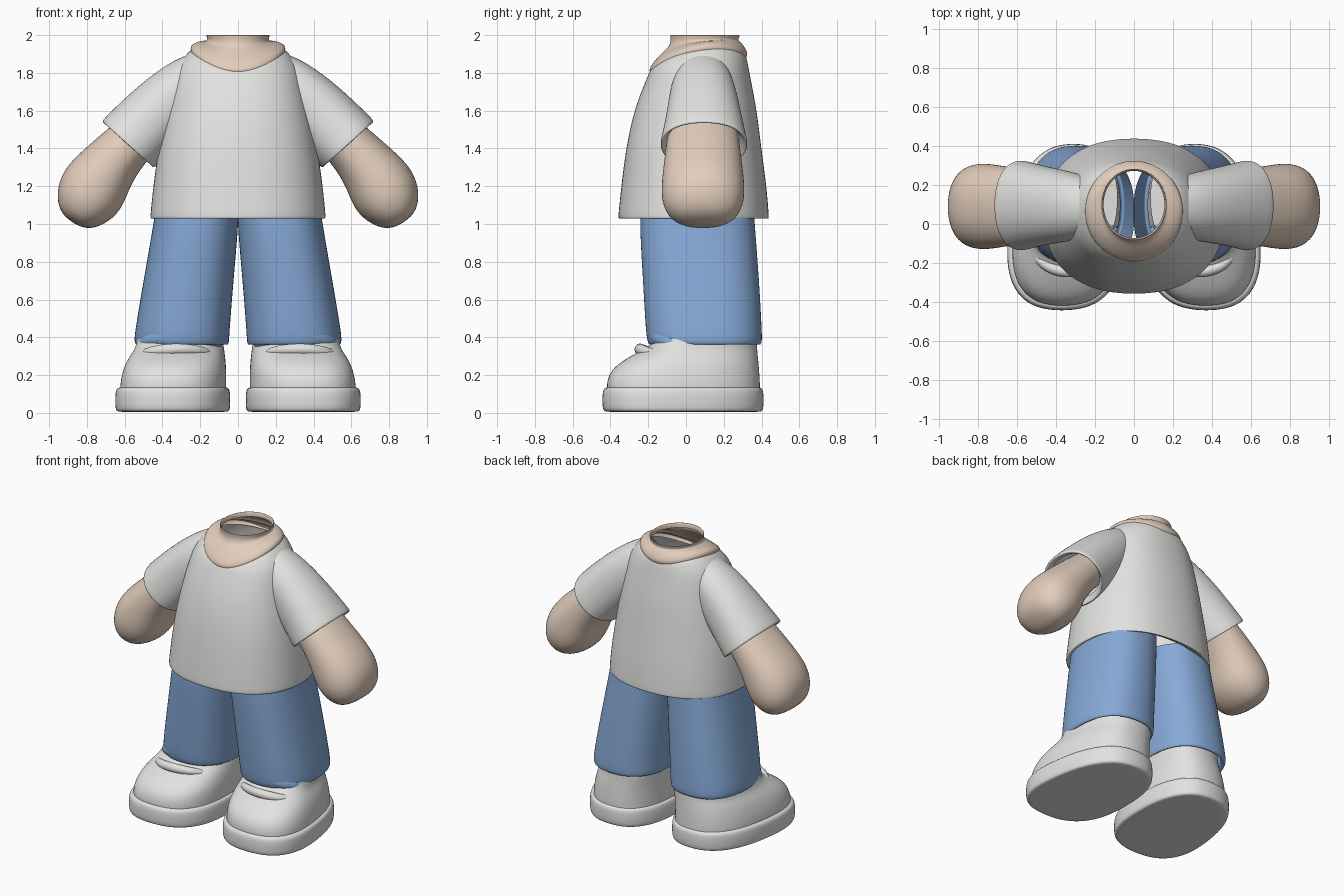
import bpy, bmesh, math
from mathutils import Vector


def material(name, rgb):
    m = bpy.data.materials.new(name)
    m.diffuse_color = (*rgb, 1)
    return m


WHITE = material("soft_white", (0.76, 0.76, 0.75))
BLUE = material("denim_blue", (0.24, 0.40, 0.68))
SKIN = material("skin", (0.76, 0.61, 0.50))
N = 24


def angles():
    return [2 * math.pi * i / N for i in range(N)]


def spow(v, p):
    return math.copysign(abs(v) ** (2 / p), v)


def flat_ring(z, cx, cy, rx, ry, p=2.3, tilt=0.0, bend=0.0):
    """Horizontal superellipse, optionally tilted and bent front to back."""
    pts = []
    for a in angles():
        dy = ry * spow(math.sin(a), p)
        pts.append(Vector((cx + rx * spow(math.cos(a), p), cy + dy,
                           z + tilt * dy - bend * dy * dy)))
    return pts


def limb_ring(top, bottom, cy, ry, p=2.2):
    """Ring across a limb, given its upper and lower edge points in x, z."""
    t, b = Vector((top[0], cy, top[1])), Vector((bottom[0], cy, bottom[1]))
    return [(t + b) / 2 + (t - b) / 2 * spow(math.cos(a), p)
            + Vector((0, ry * spow(math.sin(a), p), 0)) for a in angles()]


def shoe_ring(z, y0, y1, x0, x1):
    """Shoe outline with a broad toe and a narrower heel."""
    pts = []
    for a in angles():
        s, c = spow(math.sin(a), 2.5), spow(math.cos(a), 2.5)
        x = (x0 + x1) / 2 - 0.03 * s + (x1 - x0) / 2 * c * (1 - 0.1 * s)
        pts.append(Vector((x, (y0 + y1) / 2 + (y1 - y0) / 2 * s, z)))
    return pts


def loft(name, rings, mat, cap_start=False, cap_end=False, mirror=False):
    bm = bmesh.new()
    vs = [[bm.verts.new(p) for p in r] for r in rings]
    n = len(rings[0])
    for a, b in zip(vs, vs[1:]):
        for i in range(n):
            j = (i + 1) % n
            bm.faces.new((a[i], a[j], b[j], b[i]))
    if cap_start:
        bm.faces.new(vs[0][::-1])
    if cap_end:
        bm.faces.new(vs[-1])
    bmesh.ops.recalc_face_normals(bm, faces=bm.faces)
    # open shells: make the first wall face outward
    me = bpy.data.meshes.new(name)
    bm.to_mesh(me)
    bm.free()
    me.materials.append(mat)
    me.shade_smooth()
    ob = bpy.data.objects.new(name, me)
    bpy.context.collection.objects.link(ob)
    if mirror:
        ob.modifiers.new("mirror", 'MIRROR').use_mirror_merge = False
    sub = ob.modifiers.new("smooth", 'SUBSURF')
    sub.levels = sub.render_levels = 2
    return ob


def roll(name, path, radii, mat):
    """Soft fold of cloth along a path."""
    pts = [Vector(p) for p in path]
    rings = []
    for i, p in enumerate(pts):
        t = (pts[min(i + 1, len(pts) - 1)] - pts[max(i - 1, 0)]).normalized()
        u = t.cross(Vector((0, 0, 1))).normalized()
        v = u.cross(t)
        rings.append([p + radii[i] * (u * math.cos(k * math.pi / 4)
                      + v * math.sin(k * math.pi / 4)) for k in range(8)])
    loft(name, rings, mat, True, True, True)


# Shirt body with a turned-under hem
loft("shirt_body", [flat_ring(z, 0, cy, rx, ry, 2.3, t, b) for z, cy, rx, ry, t, b in (
    (1.06, 0.05, 0.41, 0.33, 0, 0),
    (1.03, 0.045, 0.45, 0.385, 0, 0),
    (1.025, 0.04, 0.468, 0.402, 0, 0),
    (1.05, 0.04, 0.468, 0.402, 0, 0),
    (1.2, 0.042, 0.453, 0.388, 0, 0),
    (1.4, 0.04, 0.425, 0.362, 0, 0),
    (1.6, 0.05, 0.385, 0.328, 0, 0),
    (1.75, 0.06, 0.35, 0.29, 0.03, 0.2),
    (1.85, 0.065, 0.32, 0.268, 0.08, 0.6),
    (1.93, 0.065, 0.248, 0.255, 0.16, 1.1),
    (1.94, 0.07, 0.21, 0.225, 0.16, 1.1))], WHITE)

# Collar band and neck rim
loft("collar", [flat_ring(z, 0, cy, rx, ry, 2.0, t, b) for z, cy, rx, ry, t, b in (
    (1.90, 0.065, 0.245, 0.25, 0.16, 1.1),
    (1.925, 0.065, 0.256, 0.264, 0.16, 1.1),
    (1.95, 0.067, 0.25, 0.258, 0.16, 1.1),
    (1.968, 0.08, 0.20, 0.215, 0.14, 0.8),
    (1.965, 0.095, 0.165, 0.182, 0.08, 0.3),
    (1.985, 0.1, 0.165, 0.182, 0.02, 0),
    (2.002, 0.1, 0.172, 0.188, 0, 0),
    (2.0, 0.1, 0.16, 0.176, 0, 0),
    (1.97, 0.1, 0.158, 0.174, 0, 0))], SKIN)

# Sleeves with a thick cuff edge
loft("sleeve", [limb_ring(t, b, cy, ry) for t, b, cy, ry in (
    ((0.26, 1.90), (0.25, 1.52), 0.09, 0.16),
    ((0.36, 1.86), (0.29, 1.47), 0.09, 0.18),
    ((0.53, 1.735), (0.36, 1.39), 0.095, 0.20),
    ((0.70, 1.57), (0.43, 1.31), 0.095, 0.228),
    ((0.722, 1.545), (0.445, 1.295), 0.095, 0.234),
    ((0.71, 1.53), (0.455, 1.305), 0.095, 0.22),
    ((0.67, 1.55), (0.45, 1.35), 0.095, 0.19))], WHITE, mirror=True)

# Arms ending in rounded mitten hands
loft("arm", [limb_ring(t, b, 0.09, ry) for t, b, ry in (
    ((0.55, 1.62), (0.39, 1.44), 0.18),
    ((0.69, 1.505), (0.51, 1.30), 0.198),
    ((0.80, 1.41), (0.57, 1.20), 0.21),
    ((0.91, 1.31), (0.605, 1.10), 0.222),
    ((0.96, 1.20), (0.66, 1.025), 0.22),
    ((0.955, 1.09), (0.765, 0.97), 0.17),
    ((0.91, 1.03), (0.84, 0.985), 0.07))], SKIN, cap_end=True, mirror=True)

# Trouser legs, flaring outward to the hem
loft("trouser_leg", [flat_ring(z, cx, cy, rx, ry, 2.4) for z, cx, cy, rx, ry in (
    (1.10, 0.215, 0.06, 0.22, 0.30),
    (0.98, 0.225, 0.06, 0.228, 0.308),
    (0.70, 0.262, 0.08, 0.24, 0.31),
    (0.42, 0.297, 0.095, 0.253, 0.31),
    (0.37, 0.298, 0.10, 0.253, 0.305),
    (0.355, 0.296, 0.10, 0.24, 0.29),
    (0.38, 0.295, 0.10, 0.225, 0.275))], BLUE, mirror=True)

# Bunched trouser cloth over the shoe
roll("trouser_fold", ((0.09, 0.0, 0.365), (0.15, -0.12, 0.38), (0.31, -0.175, 0.43),
                      (0.46, -0.13, 0.39), (0.525, -0.01, 0.35)),
     (0.03, 0.045, 0.055, 0.055, 0.03), BLUE)

# Shoe upper, open at the ankle
loft("shoe_upper", [shoe_ring(*r) for r in (
    (0.10, -0.42, 0.395, 0.06, 0.615),
    (0.16, -0.425, 0.395, 0.06, 0.615),
    (0.23, -0.40, 0.39, 0.06, 0.60),
    (0.285, -0.325, 0.385, 0.065, 0.575),
    (0.325, -0.25, 0.38, 0.07, 0.545),
    (0.36, -0.18, 0.378, 0.075, 0.53),
    (0.42, -0.15, 0.37, 0.085, 0.52))], WHITE, mirror=True)

# Shoe tongue roll
roll("shoe_tongue", ((0.14, -0.15, 0.315), (0.22, -0.23, 0.335), (0.35, -0.255, 0.34),
                     (0.47, -0.215, 0.325), (0.53, -0.12, 0.30)),
     (0.02, 0.03, 0.034, 0.03, 0.02), WHITE)

# Thick shoe sole
loft("shoe_sole", [shoe_ring(*r) for r in (
    (0.005, -0.35, 0.33, 0.12, 0.55),
    (0.005, -0.43, 0.40, 0.05, 0.63),
    (0.015, -0.447, 0.415, 0.038, 0.642),
    (0.11, -0.447, 0.415, 0.038, 0.642),
    (0.135, -0.435, 0.405, 0.048, 0.632),
    (0.14, -0.40, 0.37, 0.08, 0.59))], WHITE, True, True, True)
